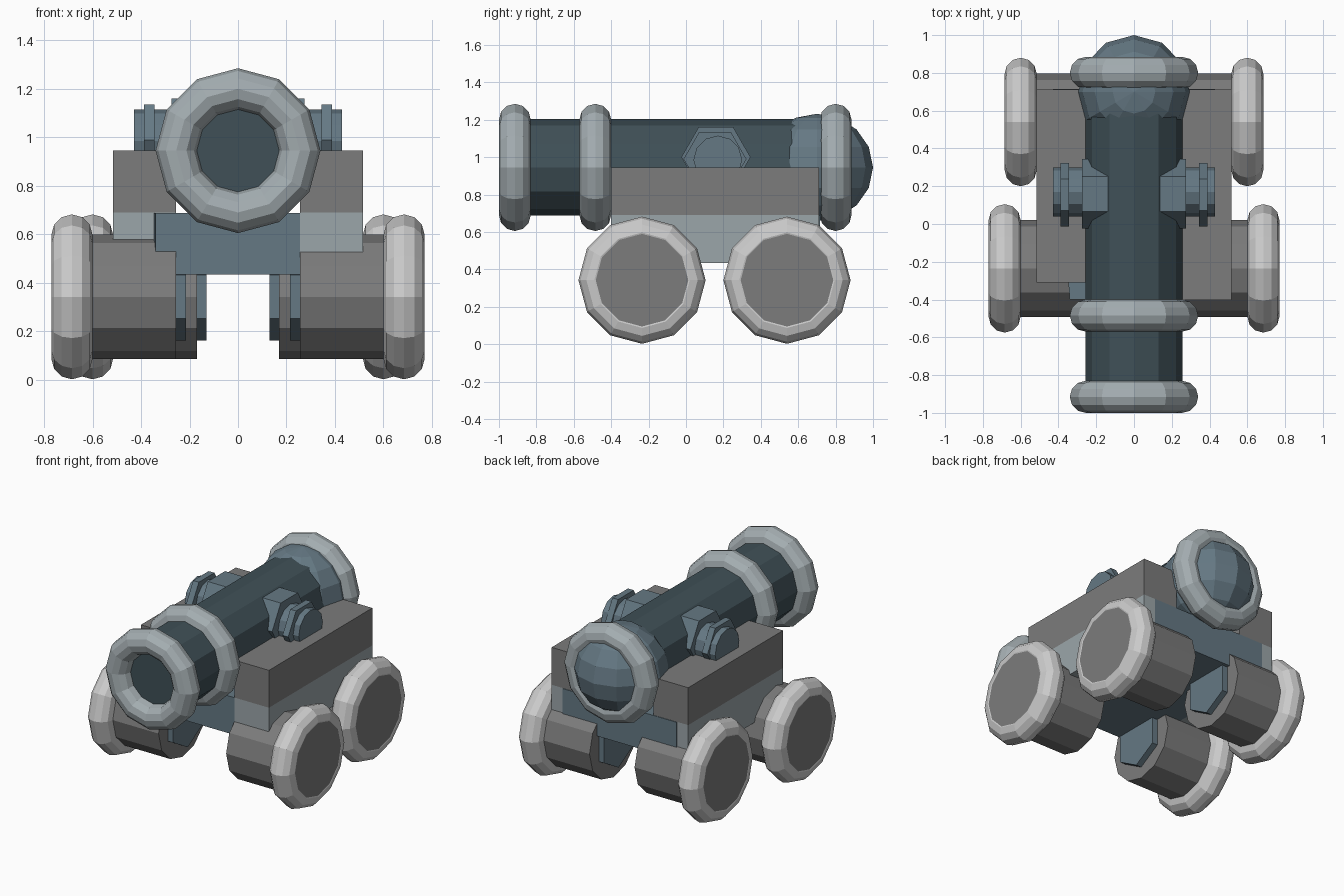
import bpy, bmesh
from math import sin, cos, pi
from mathutils import Vector

if "Cube" in bpy.data.objects:
    bpy.data.objects.remove(bpy.data.objects["Cube"])


def mat(name, r, g, b):
    m = bpy.data.materials.new(name)
    m.diffuse_color = (r, g, b, 1)
    m.use_nodes = True
    m.node_tree.nodes["Principled BSDF"].inputs["Base Color"].default_value = m.diffuse_color
    return m


IRON = mat("dark_iron", 0.05, 0.08, 0.095)
SLATE = mat("slate", 0.13, 0.19, 0.23)
RING = mat("ring_metal", 0.37, 0.42, 0.44)
PALE = mat("pale_panel", 0.33, 0.38, 0.40)
WOOD = mat("carriage_grey", 0.20, 0.20, 0.20)
TIRE = mat("tyre_grey", 0.55, 0.55, 0.55)


def finish(name, bm, material):
    bmesh.ops.recalc_face_normals(bm, faces=bm.faces)
    me = bpy.data.meshes.new(name)
    bm.to_mesh(me)
    bm.free()
    me.materials.append(material)
    ob = bpy.data.objects.new(name, me)
    bpy.context.collection.objects.link(ob)
    return ob


def loft(name, ends, material):
    """Closed solid between two matching polygons."""
    bm = bmesh.new()
    a, b = [[bm.verts.new(p) for p in end] for end in ends]
    n = len(a)
    bm.faces.new(a)
    bm.faces.new(b)
    for i in range(n):
        j = (i + 1) % n
        bm.faces.new((a[i], a[j], b[j], b[i]))
    return finish(name, bm, material)


def prism(name, axis, lo, hi, centre, r, n, material, phase=0.0):
    """Regular n-sided prism along x or y; centre is (other axis, z)."""
    ends = []
    for t in (lo, hi):
        ring = []
        for i in range(n):
            a = phase + 2 * pi * i / n
            u, z = centre[0] + r * cos(a), centre[1] + r * sin(a)
            ring.append((t, u, z) if axis == 'x' else (u, t, z))
        ends.append(ring)
    return loft(name, ends, material)


def box(name, x0, x1, y0, y1, z0, z1, material):
    ends = [[(x0, y, z0), (x1, y, z0), (x1, y, z1), (x0, y, z1)] for y in (y0, y1)]
    return loft(name, ends, material)


def torus(name, axis, pos, material):
    rot = (0, pi / 2, 0) if axis == 'x' else (pi / 2, 0, 0)
    bpy.ops.mesh.primitive_torus_add(location=pos, rotation=rot, major_segments=12,
                                     minor_segments=12, major_radius=0.255,
                                     minor_radius=0.085)
    ob = bpy.context.object
    ob.name = name
    ob.data.materials.append(material)


# Barrel, its three rings and the rounded breech
AXIS = 0.945
prism("barrel", 'y', -0.915, 0.72, (0, AXIS), 0.258, 12, IRON)
for name, y in (("muzzle_ring", -0.915), ("middle_ring", -0.485), ("breech_ring", 0.8)):
    torus(name, 'y', (0, y, AXIS), RING)
bm = bmesh.new()
bmesh.ops.create_uvsphere(bm, u_segments=12, v_segments=8, radius=1)
for v in bm.verts:
    v.co = Vector((v.co.x * 0.295, 0.7 + v.co.y * 0.3, AXIS + v.co.z * 0.287))
finish("breech_dome", bm, SLATE)

# Carriage: side cheeks with pale lower panels, the left one set further back
for side, x0, x1, y0 in (("left", -0.515, -0.255, -0.31), ("right", 0.255, 0.515, -0.402)):
    box(side + "_cheek", x0, x1, y0, 0.712, 0.69, 0.945, WOOD)
    box(side + "_lower_panel", x0, x1, y0, 0.712, 0.435, 0.69, PALE)

# Slate bed between the cheeks, wider at the back
loft("carriage_bed", [[(-w, y, 0.434), (w, y, 0.434), (w, y, 0.688), (-w, y, 0.688)]
                      for y, w in ((-0.4, 0.34), (0.716, 0.43))], SLATE)

for side, s in (("left", -1), ("right", 1)):
    # Trunnions: hexagonal boss, round pin and hexagonal collar
    c = (0.155, 0.99)
    prism(side + "_trunnion_boss", 'x', s * 0.1, s * 0.275, (0.16, 1.0), 0.185, 6, SLATE)
    prism(side + "_trunnion_pin", 'x', s * 0.2, s * 0.43, (0.17, 0.985), 0.13, 12, SLATE)
    prism(side + "_trunnion_collar", 'x', s * 0.345, s * 0.388, c, 0.168, 6, SLATE)

    # Wheels: thick hub drum, round tyre, hexagonal cap on the inner end
    for end, y, x in (("front", -0.235, 0.685), ("rear", 0.54, 0.6)):
        name = end + "_" + side
        prism(name + "_hub", 'x', s * (x - 0.43), s * (x + 0.083), (y, 0.342), 0.257, 12, WOOD)
        torus(name + "_tyre", 'x', (s * x, y, 0.342), TIRE)
        prism(name + "_hub_cap", 'x', s * (x - 0.47), s * (x - 0.40), (y, 0.342), 0.18, 6,
              SLATE, pi / 6)
